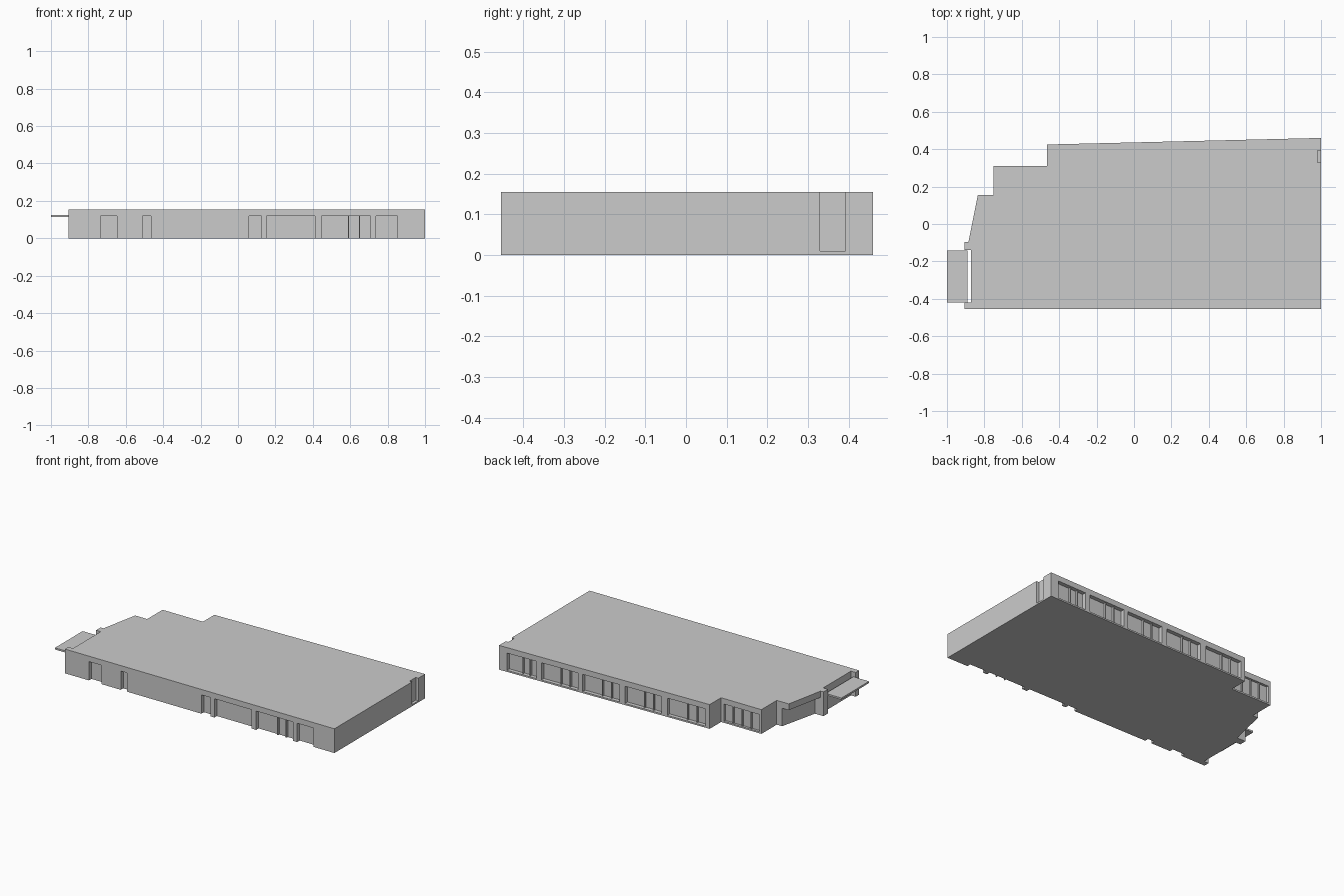
import bpy, bmesh, math
from mathutils import Matrix, Vector

if "Cube" in bpy.data.objects:
    bpy.data.objects.remove(bpy.data.objects["Cube"])

H = 0.155        # roof height
SOFFIT = 0.115   # underside of the overhanging roof
HEAD = 0.12      # top of the wall openings
DEPTH = 0.025    # depth of the reveals


def finish(name, bm):
    bmesh.ops.recalc_face_normals(bm, faces=bm.faces)
    me = bpy.data.meshes.new(name)
    bm.to_mesh(me)
    bm.free()
    ob = bpy.data.objects.new(name, me)
    bpy.context.collection.objects.link(ob)
    return ob


def prism(bm, pts, z0, z1):
    face = bm.faces.new([bm.verts.new((x, y, z0)) for x, y in pts])
    ext = bmesh.ops.extrude_face_region(bm, geom=[face])
    vs = [v for v in ext["geom"] if isinstance(v, bmesh.types.BMVert)]
    bmesh.ops.translate(bm, verts=vs, vec=(0, 0, z1 - z0))


def rect(x0, x1, y0, y1):
    return [(x0, y0), (x1, y0), (x1, y1), (x0, y1)]


def back_y(x):
    """Slightly slanted rear wall line."""
    return 0.425 + (x + 0.465) * 0.035 / 1.465


def back_strip(x0, x1, inner, outer):
    """Plan strip parallel to the rear wall, offset inwards/outwards."""
    return [(x0, back_y(x0) - inner), (x1, back_y(x1) - inner),
            (x1, back_y(x1) + outer), (x0, back_y(x0) + outer)]


# building mass from its roof outline
outline = [(-0.905, -0.455), (1, -0.455), (1, 0.46), (-0.465, 0.425), (-0.465, 0.31),
           (-0.75, 0.31), (-0.75, 0.155), (-0.835, 0.155), (-0.885, -0.095),
           (-0.905, -0.095), (-0.905, -0.14), (-0.872, -0.14), (-0.872, -0.42), (-0.905, -0.42)]
bm = bmesh.new()
prism(bm, outline, 0, H)
building = finish("building", bm)

# openings: front bays, rear bays, stepped rear wall, side door, space under the overhang
front = [(-0.735, -0.648), (-0.51, -0.465), (0.06, 0.125), (0.152, 0.413), (0.447, 0.708), (0.737, 0.853)]
back = [(0.74, 0.945), (0.45, 0.705), (0.162, 0.418), (-0.13, 0.125), (-0.435, -0.17)]
bm = bmesh.new()
for a, b in front:
    prism(bm, rect(a, b, -0.5, -0.455 + DEPTH), -0.05, HEAD)
for a, b in back:
    prism(bm, back_strip(a, b, DEPTH, 0.05), 0.01, HEAD)
prism(bm, rect(-0.735, -0.485, 0.295, 0.35), 0.01, HEAD)
prism(bm, rect(0.982, 1.05, 0.33, 0.392), 0.01, 0.3)
prism(bm, [(-0.752, 0.31), (-0.845, -0.095), (-0.97, -0.095), (-0.97, 0.31)], -0.05, SOFFIT)
cutter = finish("opening_cutter", bm)
cutter.hide_render = True

mod = building.modifiers.new("openings", "BOOLEAN")
mod.operation = "DIFFERENCE"
mod.solver = "EXACT"
mod.object = cutter
bpy.context.view_layer.objects.active = building
bpy.ops.object.modifier_apply(modifier=mod.name)
bpy.data.objects.remove(cutter)

# window mullions set inside the reveals
bm = bmesh.new()
w = 0.003
for x in (0.59, 0.65):
    prism(bm, rect(x - w, x + w, -0.443, -0.428), 0, HEAD)
for a, b in back:
    for t in (0.5, 0.75):
        x = a + (b - a) * (1 - t)
        prism(bm, back_strip(x - w, x + w, DEPTH + 0.002, -0.012), 0.01, HEAD)
for i in (1, 2, 3):
    x = -0.735 + 0.25 * i / 4
    prism(bm, rect(x - w, x + w, 0.293, 0.307), 0.01, HEAD)
finish("mullions", bm)

# entrance canopy between the two end piers
bm = bmesh.new()
prism(bm, rect(-1, -0.889, -0.4195, -0.1405), 0.113, 0.124)
finish("entrance_canopy", bm)
